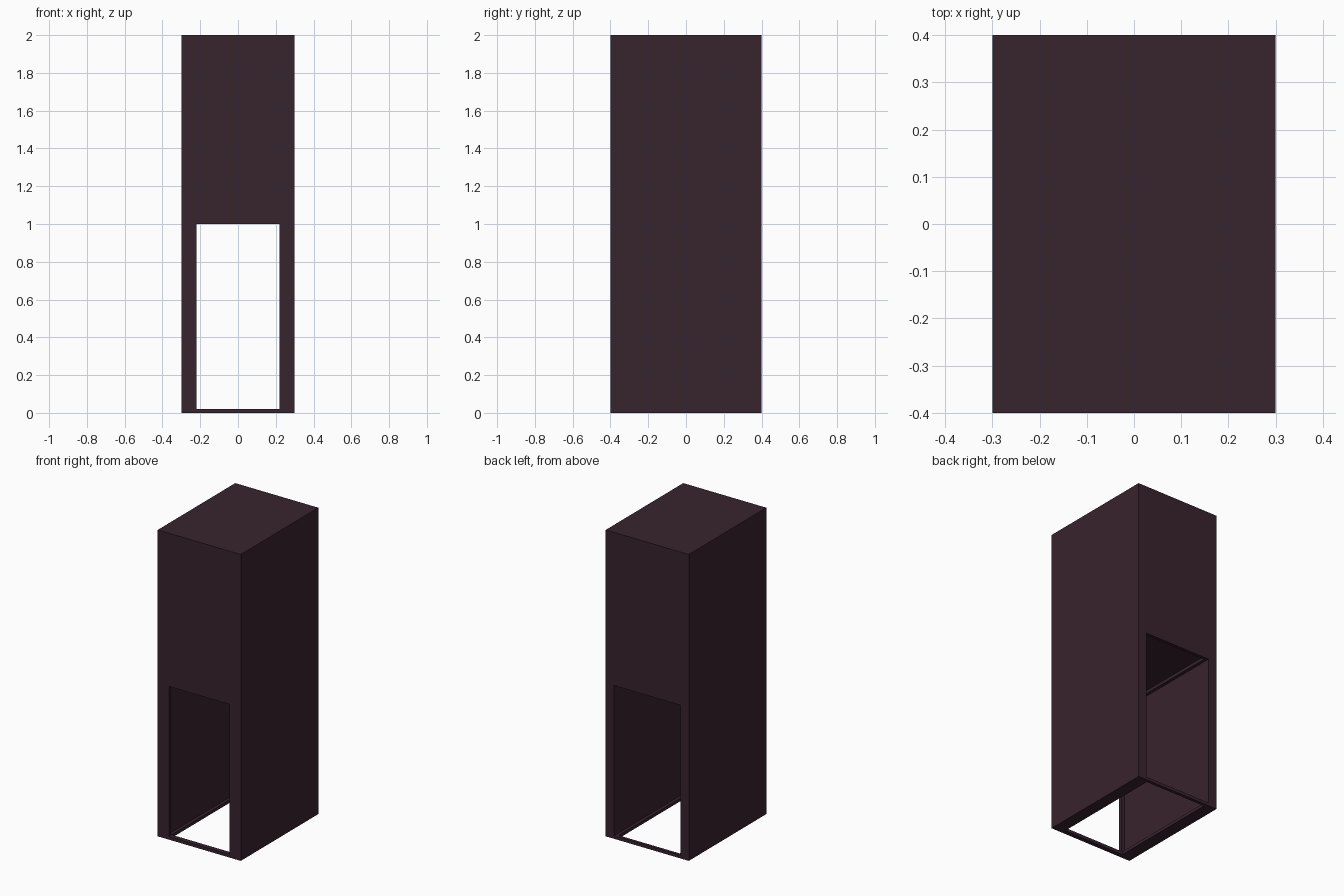
import bpy, bmesh
from mathutils import Vector

if "Cube" in bpy.data.objects:
    bpy.data.objects.remove(bpy.data.objects["Cube"])

# One dark plum colour for the whole cabinet
mat = bpy.data.materials.new("dark_plum")
mat.diffuse_color = (0.039, 0.017, 0.026, 1.0)
mat.use_nodes = True
mat.node_tree.nodes["Principled BSDF"].inputs["Base Color"].default_value = mat.diffuse_color


def box(name, lo, hi):
    """Axis-aligned box between two corners."""
    lo, hi = Vector(lo), Vector(hi)
    bm = bmesh.new()
    bmesh.ops.create_cube(bm, size=1.0)
    for v in bm.verts:
        v.co = Vector([lo[i] + (v.co[i] + 0.5) * (hi[i] - lo[i]) for i in range(3)])
    mesh = bpy.data.meshes.new(name)
    bm.to_mesh(mesh)
    bm.free()
    mesh.materials.append(mat)
    ob = bpy.data.objects.new(name, mesh)
    bpy.context.collection.objects.link(ob)
    return ob


# Tall outer casing
casing = box("tall_casing", (-0.3, -0.4, 0), (0.3, 0.4, 2))

# Lower bay open at the back, narrower front doorway, floor hole, ceiling recess
cuts = [
    ("bay_cutter", (-0.24, -0.375, 0.02), (0.24, 0.5, 1.0)),
    ("front_doorway_cutter", (-0.22, -0.5, 0.02), (0.22, -0.3, 1.0)),
    ("floor_hole_cutter", (-0.22, -0.37, -0.1), (0.22, 0.38, 0.1)),
    ("ceiling_recess_cutter", (-0.22, -0.37, 0.9), (0.22, 0.38, 1.02)),
]
bpy.context.view_layer.objects.active = casing
for name, lo, hi in cuts:
    cutter = box(name, lo, hi)
    cutter.hide_render = True
    mod = casing.modifiers.new(name, 'BOOLEAN')
    mod.operation = 'DIFFERENCE'
    mod.solver = 'EXACT'
    mod.object = cutter
    bpy.ops.object.modifier_apply(modifier=name)
    bpy.data.objects.remove(cutter)
